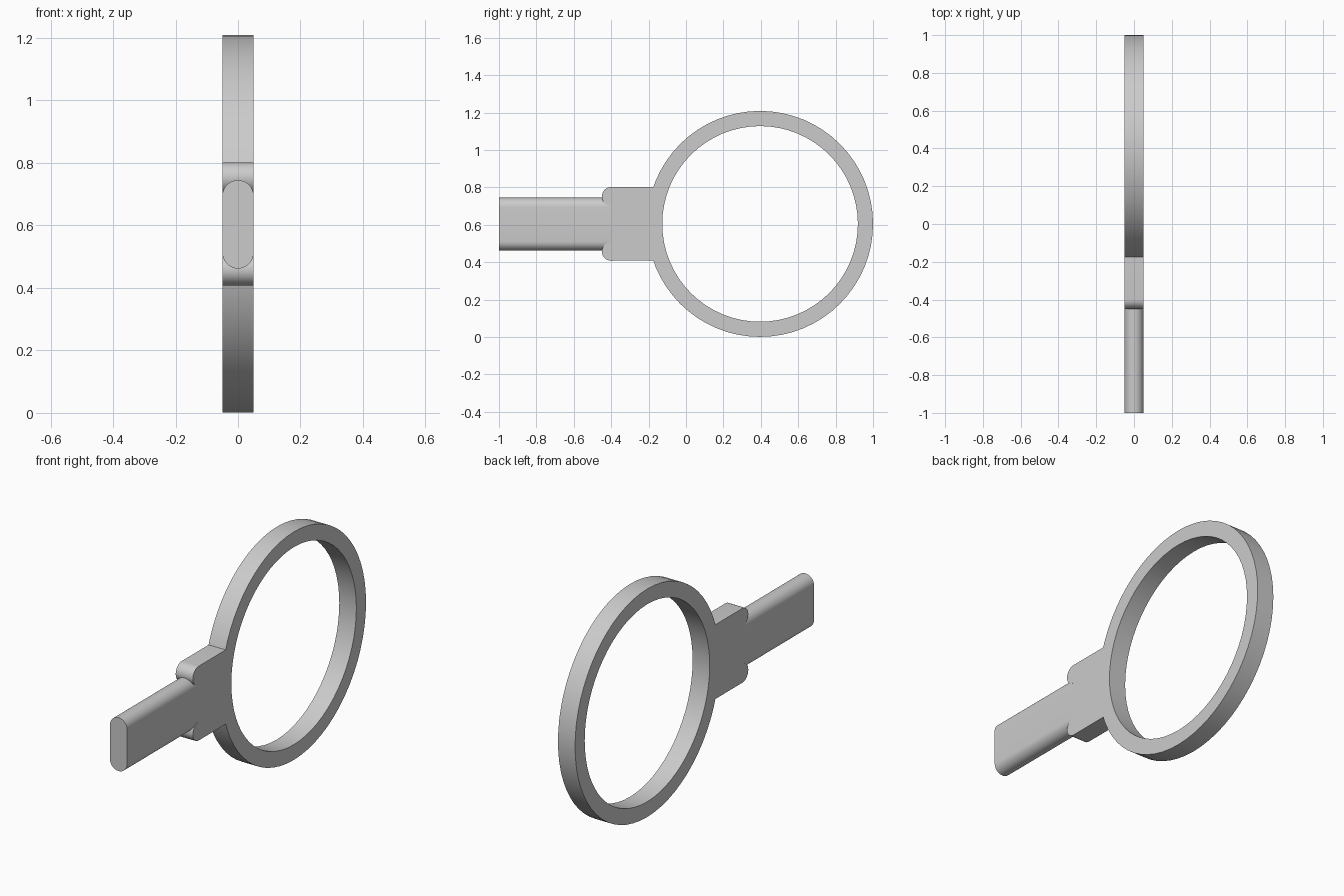
import bpy, bmesh
from math import sin, cos, pi, asin

if "Cube" in bpy.data.objects:
    bpy.data.objects.remove(bpy.data.objects["Cube"])

T = 0.05                      # half thickness in x
CY, CZ, RO, RI = 0.396, 0.605, 0.604, 0.523


def arc(cu, cv, r, a0, a1, n):
    return [(cu + r * cos(a0 + (a1 - a0) * i / n), cv + r * sin(a0 + (a1 - a0) * i / n))
            for i in range(n + 1)]


def finish(name, bm):
    bmesh.ops.remove_doubles(bm, verts=bm.verts, dist=1e-5)
    bmesh.ops.recalc_face_normals(bm, faces=bm.faces)
    me = bpy.data.meshes.new(name)
    bm.to_mesh(me)
    bm.free()
    ob = bpy.data.objects.new(name, me)
    bpy.context.collection.objects.link(ob)
    bpy.ops.object.select_all(action='DESELECT')
    ob.select_set(True)
    bpy.context.view_layer.objects.active = ob
    bpy.ops.object.shade_smooth_by_angle(angle=pi / 6)
    return ob


def extrude(name, points, vector):
    bm = bmesh.new()
    face = bm.faces.new([bm.verts.new(p) for p in points])
    ext = bmesh.ops.extrude_face_region(bm, geom=[face], use_keep_orig=True)
    moved = [g for g in ext["geom"] if isinstance(g, bmesh.types.BMVert)]
    bmesh.ops.translate(bm, verts=moved, vec=vector)
    return finish(name, bm)


# Ring: rectangular section swept around the x axis
bm = bmesh.new()
section = [bm.verts.new((x, CY - r, CZ)) for x, r in
           ((-T, RI), (T, RI), (T, RO), (-T, RO))]
edges = [bm.edges.new((section[i], section[(i + 1) % 4])) for i in range(4)]
bmesh.ops.spin(bm, geom=section + edges, cent=(0, CY, CZ), axis=(1, 0, 0),
               angle=2 * pi, steps=64, use_duplicate=False)
finish("ring", bm)

# Collar block: two rounded lugs at the handle end, concave seat on the ring
H = 0.197
a = asin(H / RO)
profile = arc(-0.40, CZ + H - T, T, pi / 2, 3 * pi / 2, 16)
profile += arc(-0.40, CZ - H + T, T, pi / 2, 3 * pi / 2, 16)
profile += arc(CY, CZ, RO - 0.001, pi + a, pi - a, 12)
extrude("collar", [(-T, y, z) for y, z in profile], (2 * T, 0, 0))

# Handle: flat bar with half-round top and bottom edges
bar = arc(0, 0.695, T, 0, pi, 16) + arc(0, 0.512, T, pi, 2 * pi, 16)
extrude("handle", [(x, -1.0, z) for x, z in bar], (0, 0.60, 0))
